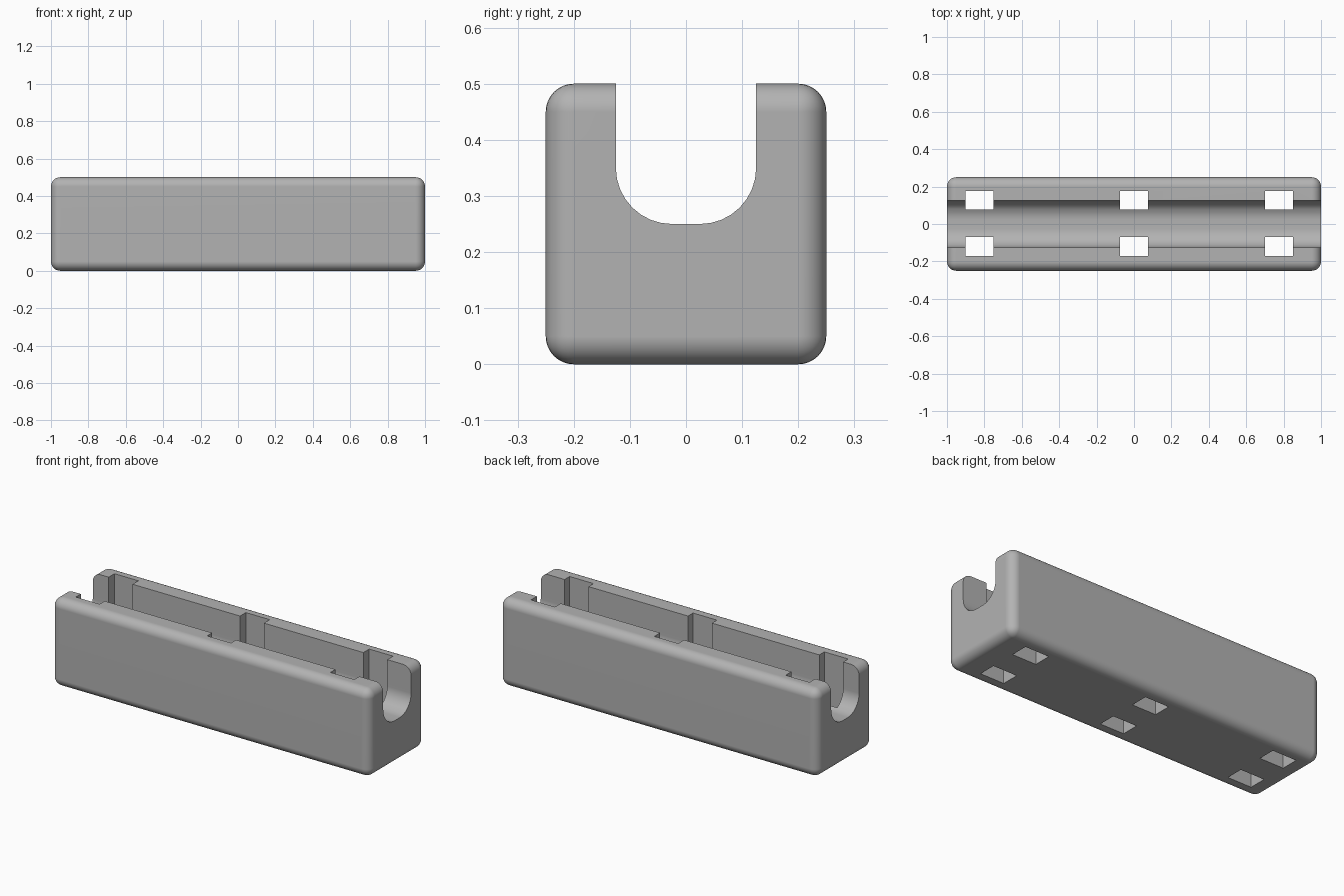
import bpy, bmesh, math
from mathutils import Matrix

if "Cube" in bpy.data.objects:
    bpy.data.objects.remove(bpy.data.objects["Cube"], do_unlink=True)

GREY = (0.45, 0.45, 0.45, 1)
plastic = bpy.data.materials.new("grey_plastic")
plastic.use_nodes = True
plastic.diffuse_color = GREY
plastic.node_tree.nodes["Principled BSDF"].inputs["Base Color"].default_value = GREY


def add_box(bm, x, y, z):
    """Add a box spanning the three (low, high) ranges."""
    size = [b - a for a, b in (x, y, z)]
    centre = [(a + b) / 2 for a, b in (x, y, z)]
    matrix = Matrix.Translation(centre) @ Matrix.Diagonal((*size, 1))
    return bmesh.ops.create_cube(bm, size=1, matrix=matrix)["verts"]


def make_object(name, bm):
    mesh = bpy.data.meshes.new(name)
    bmesh.ops.recalc_face_normals(bm, faces=bm.faces[:])
    bm.to_mesh(mesh)
    bm.free()
    mesh.materials.append(plastic)
    obj = bpy.data.objects.new(name, mesh)
    bpy.context.collection.objects.link(obj)
    return obj


# Rounded block
bm = bmesh.new()
add_box(bm, (-1, 1), (-0.25, 0.25), (0, 0.5))
bmesh.ops.bevel(bm, geom=bm.edges[:], offset=0.05, segments=8,
                profile=0.5, affect='EDGES')
block = make_object("channel_block", bm)

# Round-bottomed channel along the whole length
bm = bmesh.new()
add_box(bm, (-1.2, 1.2), (-0.125, 0.125), (0.25, 0.7))
bottom_edges = [e for e in bm.edges
                if all(v.co.z < 0.3 for v in e.verts)
                and abs(e.verts[0].co.x - e.verts[1].co.x) > 1]
bmesh.ops.bevel(bm, geom=bottom_edges, offset=0.1, segments=8,
                profile=0.5, affect='EDGES')
channel = make_object("channel_cutter", bm)

# Three pairs of strap slots, straight through from top to bottom
bm = bmesh.new()
for x in (-0.9, -0.075, 0.7):
    for y in (-0.17, 0.077):
        add_box(bm, (x, x + 0.15), (y, y + 0.1), (-0.2, 0.7))
slots = make_object("slot_cutter", bm)

bpy.ops.object.select_all(action='DESELECT')
block.select_set(True)
bpy.context.view_layer.objects.active = block
for cutter in (channel, slots):
    cut = block.modifiers.new(cutter.name, 'BOOLEAN')
    cut.operation = 'DIFFERENCE'
    cut.solver = 'EXACT'
    cut.object = cutter
    bpy.ops.object.modifier_apply(modifier=cut.name)
    bpy.data.objects.remove(cutter, do_unlink=True)

# Smooth rounds, crisp cut edges
bpy.ops.object.shade_smooth_by_angle(angle=math.radians(30))
weighted = block.modifiers.new("weighted_normals", 'WEIGHTED_NORMAL')
weighted.keep_sharp = True
